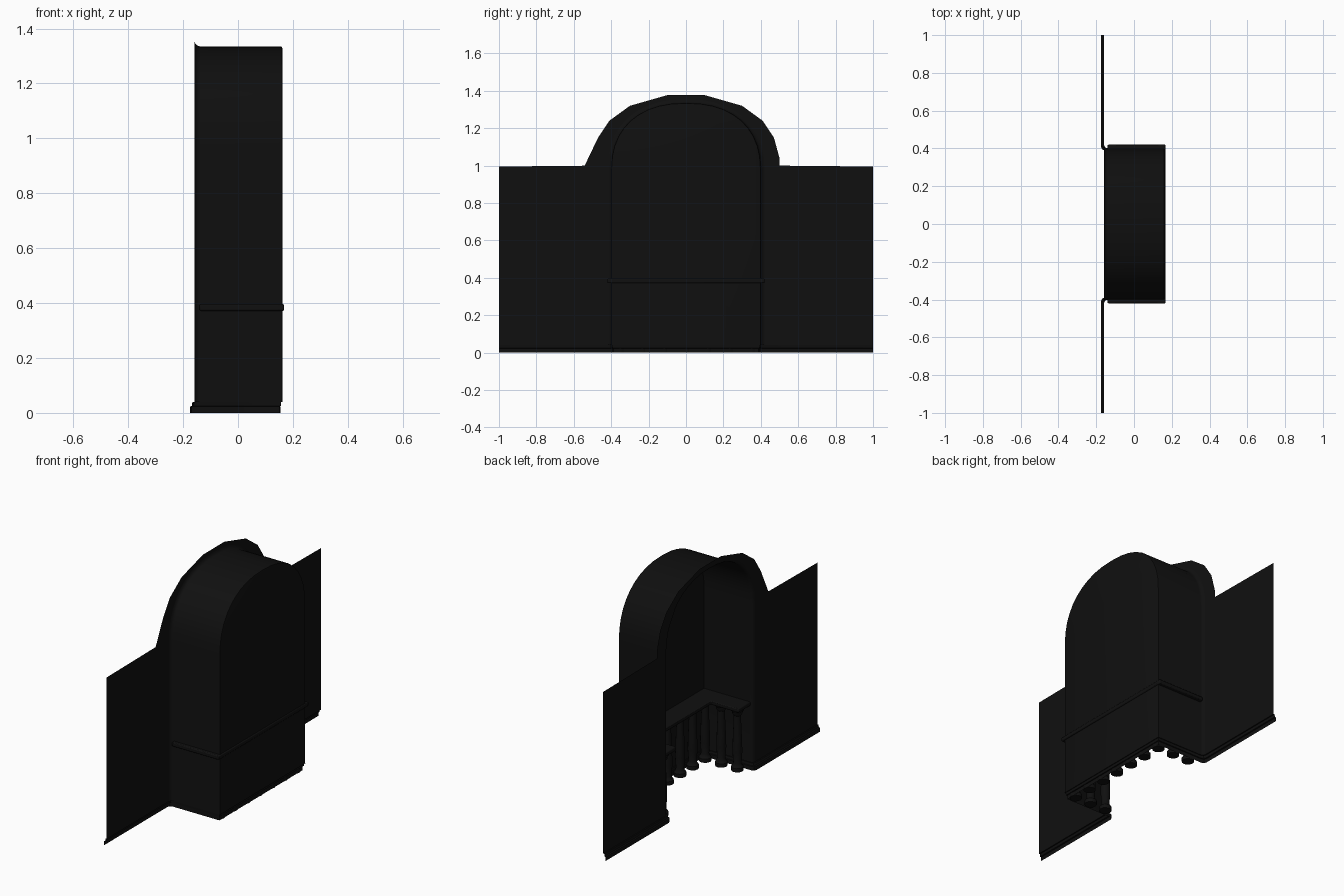
import bpy, bmesh, math

if "Cube" in bpy.data.objects:
    bpy.data.objects.remove(bpy.data.objects["Cube"])

mat = bpy.data.materials.new("black_paint")
mat.diffuse_color = (0.005, 0.005, 0.005, 1)
mat.use_nodes = True
mat.node_tree.nodes["Principled BSDF"].inputs["Base Color"].default_value = mat.diffuse_color

WALL, BACK, HALF = -0.159, 0.162, 0.4


def finish(bm, name, smooth=True):
    bmesh.ops.recalc_face_normals(bm, faces=bm.faces)
    me = bpy.data.meshes.new(name)
    bm.to_mesh(me)
    bm.free()
    ob = bpy.data.objects.new(name, me)
    bpy.context.collection.objects.link(ob)
    me.materials.append(mat)
    if smooth:
        bpy.ops.object.select_all(action='DESELECT')
        ob.select_set(True)
        bpy.context.view_layer.objects.active = ob
        bpy.ops.object.shade_smooth_by_angle(angle=math.radians(35))
    return ob


def strips(bm, loops, close=False):
    for a, b in zip(loops, loops[1:]):
        n = len(a)
        for i in range(n if close else n - 1):
            j = (i + 1) % n
            bm.faces.new((a[i], a[j], b[j], b[i]))


def arch(o, base=0.04, n=20):
    """Niche outline (y, z), grown outward by o."""
    a, b, zc = HALF + o, 0.36 + o, 0.975
    pts = [(-a, base)]
    for i in range(n + 1):
        t = math.pi * i / n
        c, s = -math.cos(t), math.sin(t)
        pts.append((a * math.copysign(abs(c) ** 0.87, c), zc + b * max(s, 0) ** 0.87))
    return pts + [(a, base)]


# Flat wall with arched head around the opening
bm = bmesh.new()
head = [(0.5, 1.0), (0.5, 1.04), (0.47, 1.15), (0.41, 1.24), (0.3, 1.32), (0.1, 1.377)]
outline = [(-1, 0.04), (-1, 0.995)] + [(-y, z) for y, z in head] + head[::-1]
outline += [(1, 0.995), (1, 0.04)] + arch(0.02)[::-1]
f = bm.faces.new([bm.verts.new((WALL, y, z)) for y, z in outline])
bmesh.ops.triangulate(bm, faces=[f])
finish(bm, "wall", False)

# Niche shell with rounded mouth and back wall
bm = bmesh.new()
section = [(WALL, 0.02), (WALL + 0.003, 0.01), (WALL + 0.01, 0.003), (WALL + 0.02, 0),
           (BACK - 0.008, 0), (BACK - 0.002, -0.002), (BACK, -0.008)]
loops = [[bm.verts.new((x, y, z)) for y, z in arch(o)] for x, o in section]
strips(bm, loops)
bm.faces.new(loops[-1])
finish(bm, "niche")

# Baseboard following wall and niche
bm = bmesh.new()
loops = []
for o, z in [(0, 0.04), (0.007, 0.04), (0.009, 0.025), (0.016, 0.023), (0.016, 0)]:
    w, s = WALL - o, HALF - o * 0.7
    half = [(w, 1), (w, s + 0.02), (w + 0.006, s + 0.006), (w + 0.02, s), (BACK - o * 0.7, s)]
    path = half + [(x, -y) for x, y in half[::-1]]
    loops.append([bm.verts.new((x, y, z)) for x, y in path])
strips(bm, loops)
finish(bm, "baseboard")

# U-shaped bench top
bm = bmesh.new()
half = [(-0.14, 0.29), (-0.14, 0.42), (0.168, 0.42)]
path = [(0.04, 0.29)] + half + [(x, -y) for x, y in half[::-1]] + [(0.04, -0.29)]
f = bm.faces.new([bm.verts.new((x, y, 0.372)) for x, y in path])
ext = bmesh.ops.extrude_face_region(bm, geom=[f])
for v in ext["geom"]:
    if isinstance(v, bmesh.types.BMVert):
        v.co.z = 0.396
ob = finish(bm, "bench_top")
bev = ob.modifiers.new("rounded_edge", 'BEVEL')
bev.width, bev.segments = 0.005, 2

# Turned balusters under the bench, along the back and both sides
profile = [(0.034, 0), (0.034, 0.022), (0.027, 0.03), (0.022, 0.045), (0.027, 0.11),
           (0.025, 0.18), (0.02, 0.3), (0.02, 0.325), (0.028, 0.335), (0.03, 0.35),
           (0.036, 0.355), (0.036, 0.373)]
spots = [(0.121, i * 0.117) for i in range(-3, 4)]
spots += [(x, s * 0.351) for x in (0.015, -0.09) for s in (-1, 1)]
for k, (cx, cy) in enumerate(spots):
    bm = bmesh.new()
    loops = [[bm.verts.new((cx + r * math.cos(math.tau * i / 12),
                            cy + r * math.sin(math.tau * i / 12), z)) for i in range(12)]
             for r, z in profile]
    strips(bm, loops, True)
    bm.faces.new(loops[0])
    bm.faces.new(loops[-1])
    finish(bm, f"baluster_{k + 1}")
